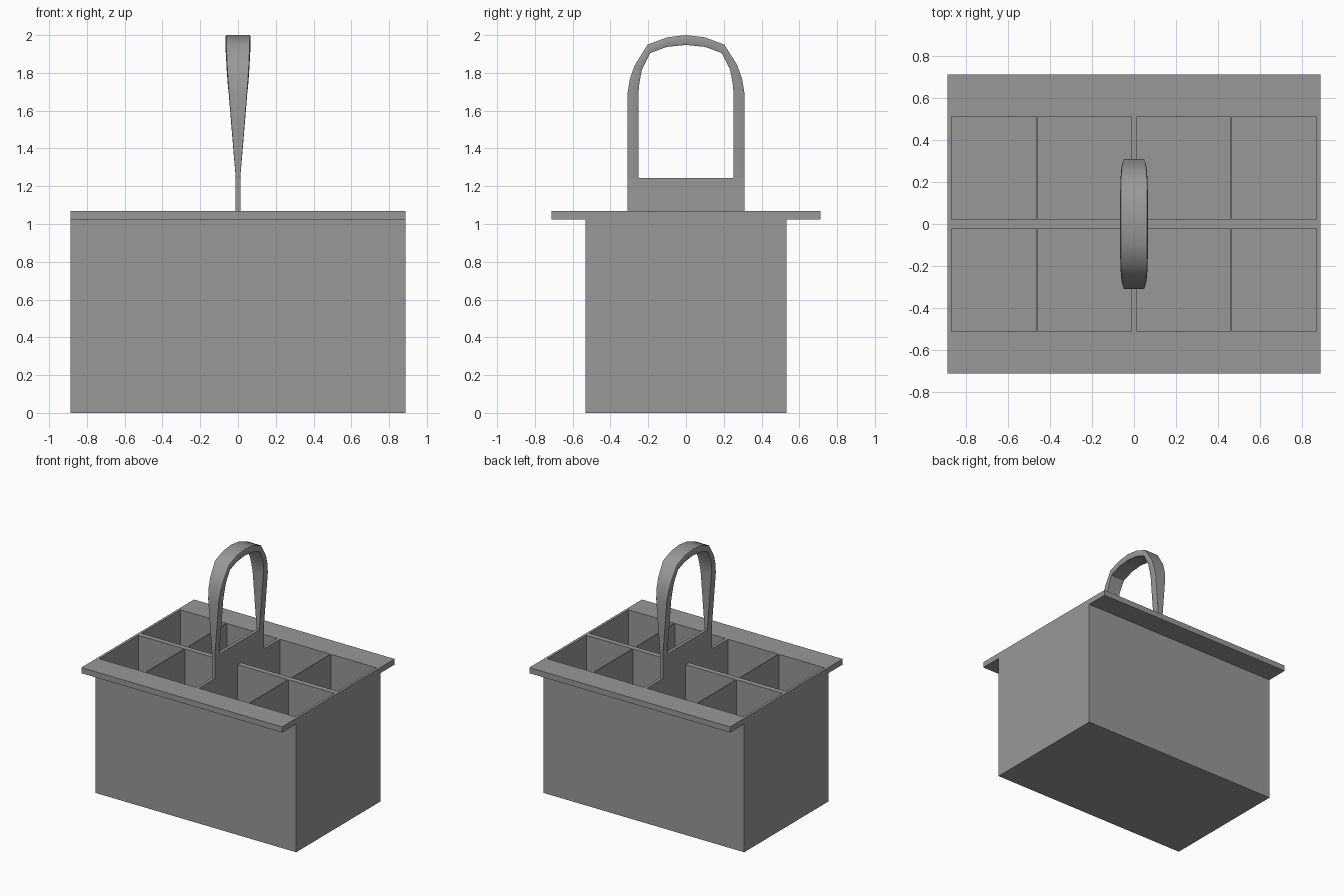
import bpy, bmesh, math
from mathutils import Matrix, Vector

if "Cube" in bpy.data.objects:
    bpy.data.objects.remove(bpy.data.objects["Cube"])

RIM_TOP = 1.07       # top of rim and dividers
PLATE_TOP = 1.244    # bottom of the grip opening

grey = bpy.data.materials.new("dark_grey")
grey.diffuse_color = (0.315, 0.315, 0.315, 1)
grey.use_nodes = True
grey.node_tree.nodes["Principled BSDF"].inputs["Base Color"].default_value = grey.diffuse_color


def add_box(bm, lo, hi):
    lo, hi = Vector(lo), Vector(hi)
    m = Matrix.Translation((lo + hi) / 2) @ Matrix.Diagonal((*(hi - lo), 1))
    bmesh.ops.create_cube(bm, size=1, matrix=m)


def finish(bm, name):
    bmesh.ops.recalc_face_normals(bm, faces=bm.faces)
    me = bpy.data.meshes.new(name)
    bm.to_mesh(me)
    bm.free()
    me.materials.append(grey)
    ob = bpy.data.objects.new(name, me)
    bpy.context.collection.objects.link(ob)
    return ob


# Caddy body: T-shaped end profile (box with overhanging long rims) extruded along x
half = [(0.532, 0), (0.532, 1.025), (0.711, 1.025), (0.711, RIM_TOP)]
profile = half + [(-y, z) for y, z in reversed(half)]
bm = bmesh.new()
face = bm.faces.new([bm.verts.new((-0.887, y, z)) for y, z in profile])
ext = bmesh.ops.extrude_face_region(bm, geom=[face])
bmesh.ops.translate(bm, vec=(1.774, 0, 0),
                    verts=[v for v in ext["geom"] if isinstance(v, bmesh.types.BMVert)])
body = finish(bm, "caddy_body")

# Eight compartments cut out, leaving thin dividers
bm = bmesh.new()
for sx in (-1, 1):
    for sy in (-1, 1):
        for x0, x1 in ((0.012, 0.456), (0.463, 0.867)):
            xs = sorted((sx * x0, sx * x1))
            ys = sorted((sy * 0.021, sy * 0.512))
            add_box(bm, (xs[0], ys[0], 0.02), (xs[1], ys[1], 1.3))
cutter = finish(bm, "compartment_cutter")
cutter.hide_render = True
mod = body.modifiers.new("compartments", "BOOLEAN")
mod.operation, mod.solver, mod.object = "DIFFERENCE", "EXACT", cutter
bpy.context.view_layer.objects.active = body
bpy.ops.object.modifier_apply(modifier=mod.name)
bpy.data.objects.remove(cutter)

# Handle base plate rising from the centre divider
bm = bmesh.new()
add_box(bm, (-0.012, -0.31, RIM_TOP), (0.012, 0.31, PLATE_TOP))
finish(bm, "handle_plate")

# Grip arch: outer point, inner point and half width, widening with height
right = [((0.31, PLATE_TOP), (0.252, PLATE_TOP), 0.012),
         ((0.31, 1.47), (0.252, 1.47), 0.031),
         ((0.31, 1.69), (0.252, 1.69), 0.049),
         ((0.298, 1.765), (0.247, 1.745), 0.055),
         ((0.272, 1.84), (0.234, 1.815), 0.060),
         ((0.203, 1.95), (0.190, 1.905), 0.065),
         ((0.10, 1.988), (0.10, 1.938), 0.066),
         ((0.0, 2.0), (0.0, 1.948), 0.066)]
left = [((-o[0], o[1]), (-i[0], i[1]), w) for o, i, w in reversed(right[:-1])]
section = [(-0.95, 0), (0.95, 0), (1, 0.15), (1, 0.85),
           (0.95, 1), (-0.95, 1), (-1, 0.85), (-1, 0.15)]
bm = bmesh.new()
rings = []
for o, i, w in right + left:
    o, i = Vector((0, *o)), Vector((0, *i))
    ring = []
    for u, t in section:
        p = o.lerp(i, t)
        ring.append(bm.verts.new((u * w, p.y, p.z)))
    rings.append(ring)
n = len(section)
for a, b in zip(rings, rings[1:]):
    for k in range(n):
        bm.faces.new((a[k], a[(k + 1) % n], b[(k + 1) % n], b[k]))
bm.faces.new(rings[0])
bm.faces.new(rings[-1])
grip = finish(bm, "handle_grip")
bpy.ops.object.select_all(action="DESELECT")
grip.select_set(True)
bpy.context.view_layer.objects.active = grip
bpy.ops.object.shade_smooth_by_angle(angle=math.radians(40))
